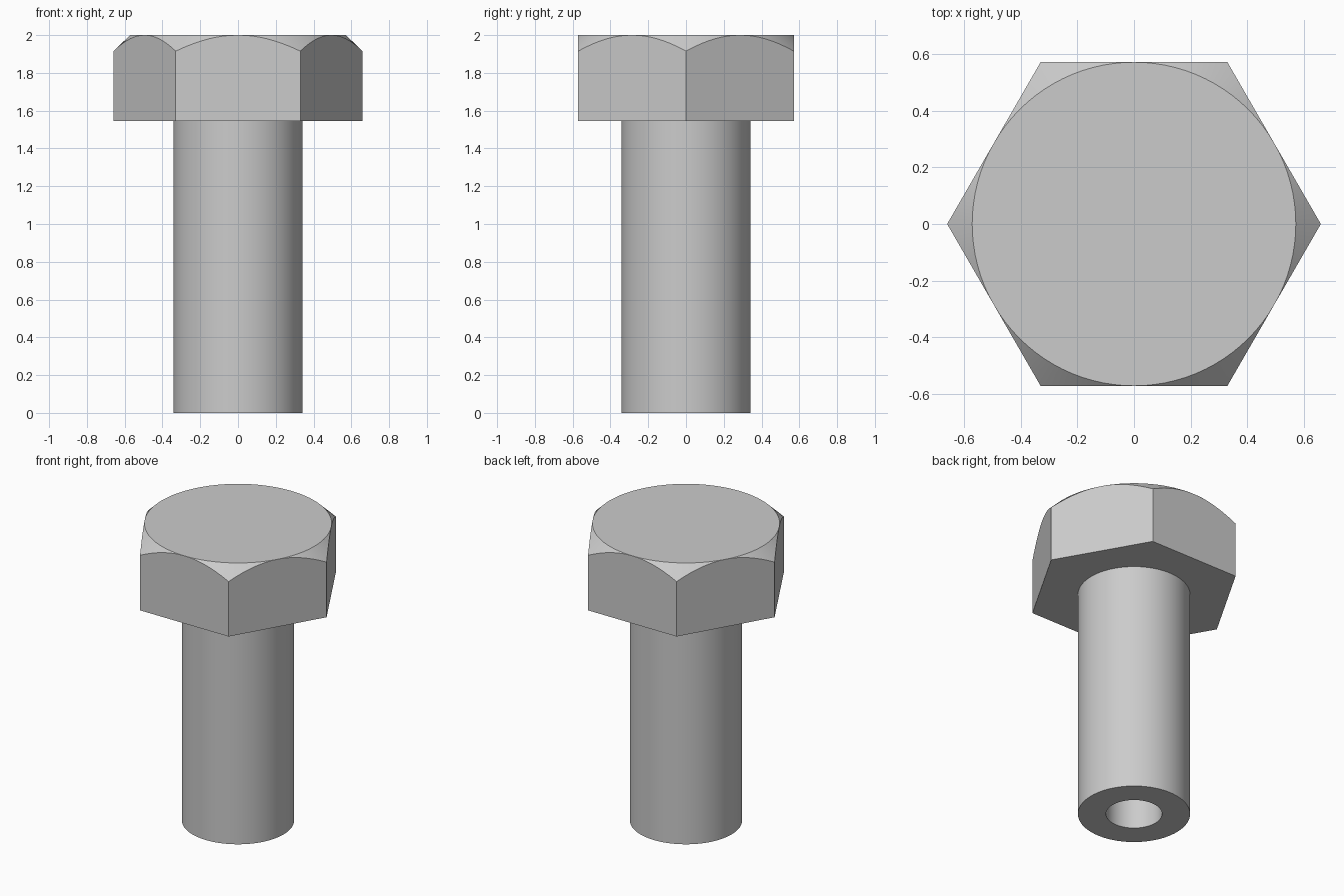
import bpy
import bmesh
import math

# Main sizes
APOTHEM = 0.571
HEAD_BOTTOM, TOP = 1.545, 2.0
CHAMFER_SLOPE = 0.96
SHANK_RADIUS, BORE_RADIUS = 0.342, 0.171
SEGMENTS = 96

if "Cube" in bpy.data.objects:
    bpy.data.objects.remove(bpy.data.objects["Cube"])

steel = bpy.data.materials.new("grey steel")
steel.use_nodes = True
steel.diffuse_color = (0.6, 0.6, 0.6, 1)
steel.node_tree.nodes["Principled BSDF"].inputs["Base Color"].default_value = (0.6, 0.6, 0.6, 1)


def ring(bm, shape):
    """Closed ring of vertices; shape(angle) gives radius and height."""
    verts = []
    for i in range(SEGMENTS):
        a = 2 * math.pi * i / SEGMENTS
        r, z = shape(a)
        verts.append(bm.verts.new((r * math.cos(a), r * math.sin(a), z)))
    return verts


def bridge(bm, lower, upper):
    for i in range(SEGMENTS):
        j = (i + 1) % SEGMENTS
        bm.faces.new((lower[i], lower[j], upper[j], upper[i]))


def finish(bm, name):
    mesh = bpy.data.meshes.new(name)
    bm.to_mesh(mesh)
    bm.free()
    mesh.materials.append(steel)
    obj = bpy.data.objects.new(name, mesh)
    bpy.context.collection.objects.link(obj)
    bpy.ops.object.select_all(action='DESELECT')
    obj.select_set(True)
    bpy.context.view_layer.objects.active = obj
    bpy.ops.object.shade_smooth_by_angle(angle=math.radians(25))


def hex_radius(a):
    """Distance to the hexagon outline, with corners on the x axis."""
    sector = math.pi / 3
    return APOTHEM / math.cos(a % sector - sector / 2)


# Hexagonal head with a conical chamfer around the top
bm = bmesh.new()
base = ring(bm, lambda a: (hex_radius(a), HEAD_BOTTOM))
arc = ring(bm, lambda a: (hex_radius(a), TOP - CHAMFER_SLOPE * (hex_radius(a) - APOTHEM)))
rim = ring(bm, lambda a: (APOTHEM, TOP))
bridge(bm, base, arc)
bridge(bm, arc, rim)
bm.faces.new(rim)
bm.faces.new(base[::-1])
bmesh.ops.remove_doubles(bm, verts=bm.verts[:], dist=0.0001)
# Merge the flat strips on each side into single faces
bmesh.ops.dissolve_limit(bm, angle_limit=math.radians(0.5), verts=bm.verts[:], edges=bm.edges[:])
finish(bm, "hex_head")

# Round shank with a central bore, open at the bottom
bm = bmesh.new()
loops = [ring(bm, lambda a, r=r, z=z: (r, z)) for r, z in (
    (BORE_RADIUS, HEAD_BOTTOM), (BORE_RADIUS, 0),
    (SHANK_RADIUS, 0), (SHANK_RADIUS, HEAD_BOTTOM))]
for lower, upper in zip(loops, loops[1:]):
    bridge(bm, lower, upper)
finish(bm, "shank")
